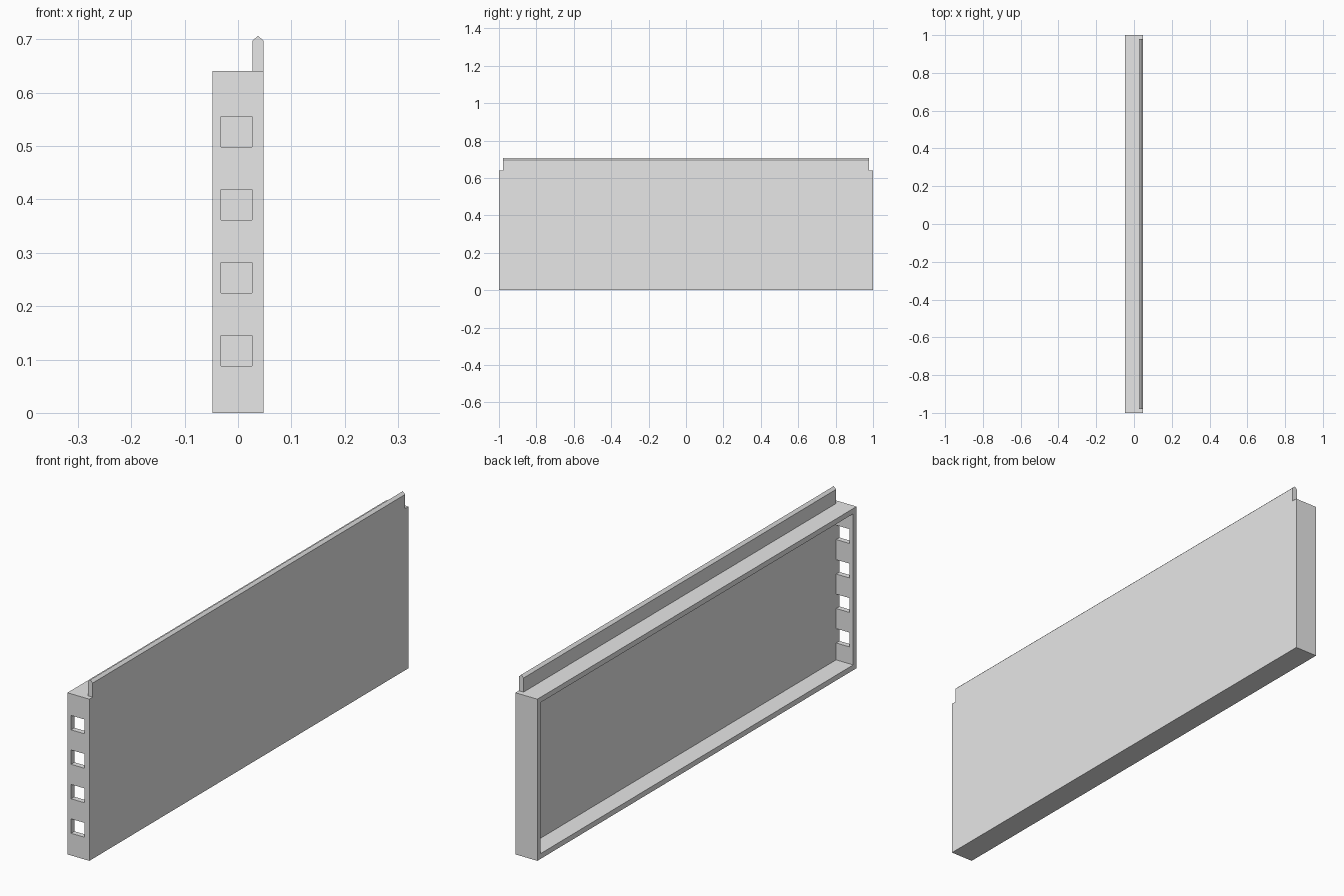
import bpy
import bmesh
from mathutils import Vector

if "Cube" in bpy.data.objects:
    bpy.data.objects.remove(bpy.data.objects["Cube"], do_unlink=True)

HALF_X, HALF_Y, HEIGHT = 0.048, 1.0, 0.641
WALL = 0.021
INNER_X = HALF_X - WALL

grey = bpy.data.materials.new("plain_grey")
grey.use_nodes = True
grey.diffuse_color = (0.8, 0.8, 0.8, 1)
grey.node_tree.nodes["Principled BSDF"].inputs["Base Color"].default_value = (0.8, 0.8, 0.8, 1)


def add_object(name, bm):
    bmesh.ops.recalc_face_normals(bm, faces=bm.faces[:])
    mesh = bpy.data.meshes.new(name)
    bm.to_mesh(mesh)
    bm.free()
    mesh.materials.append(grey)
    obj = bpy.data.objects.new(name, mesh)
    bpy.context.collection.objects.link(obj)
    return obj


def add_box(bm, low, high):
    low, high = Vector(low), Vector(high)
    verts = bmesh.ops.create_cube(bm, size=1)["verts"]
    bmesh.ops.scale(bm, vec=high - low, verts=verts)
    bmesh.ops.translate(bm, vec=(low + high) / 2, verts=verts)


# Shallow tray: a box with a recess sunk into its -x side
bm = bmesh.new()
add_box(bm, (-HALF_X, -HALF_Y, 0), (HALF_X, HALF_Y, HEIGHT))
bm.normal_update()
open_side = min(bm.faces, key=lambda f: f.calc_center_median().x)
bmesh.ops.inset_region(bm, faces=[open_side], thickness=WALL, use_even_offset=True)
floor = bmesh.ops.extrude_discrete_faces(bm, faces=[open_side])["faces"][0]
bmesh.ops.translate(bm, vec=(INNER_X + HALF_X, 0, 0), verts=floor.verts[:])
tray = add_object("tray_panel", bm)

# Four square holes through the front end wall only
bm = bmesh.new()
for i in range(4):
    z = 0.088 + i * 0.1367
    add_box(bm, (-0.032, -HALF_Y - 0.02, z), (INNER_X - 0.0004, -HALF_Y + WALL + 0.02, z + 0.057))
cutter = add_object("hole_cutter", bm)
cutter.hide_render = True

holes = tray.modifiers.new("end_holes", "BOOLEAN")
holes.operation = "DIFFERENCE"
holes.solver = "EXACT"
holes.object = cutter
bpy.context.view_layer.objects.active = tray
bpy.ops.object.modifier_apply(modifier=holes.name)
bpy.data.objects.remove(cutter, do_unlink=True)

# Tongue along the top edge, with a pointed ridge
bm = bmesh.new()
profile = [(INNER_X, HEIGHT), (HALF_X, HEIGHT), (HALF_X, 0.697),
           ((INNER_X + HALF_X) / 2, 0.707), (INNER_X, 0.697)]
end = bm.faces.new([bm.verts.new((x, -HALF_Y + WALL, z)) for x, z in profile])
swept = bmesh.ops.extrude_face_region(bm, geom=[end])["geom"]
bmesh.ops.translate(bm, vec=(0, 2 * (HALF_Y - WALL), 0),
                    verts=[g for g in swept if isinstance(g, bmesh.types.BMVert)])
add_object("top_tongue", bm)
